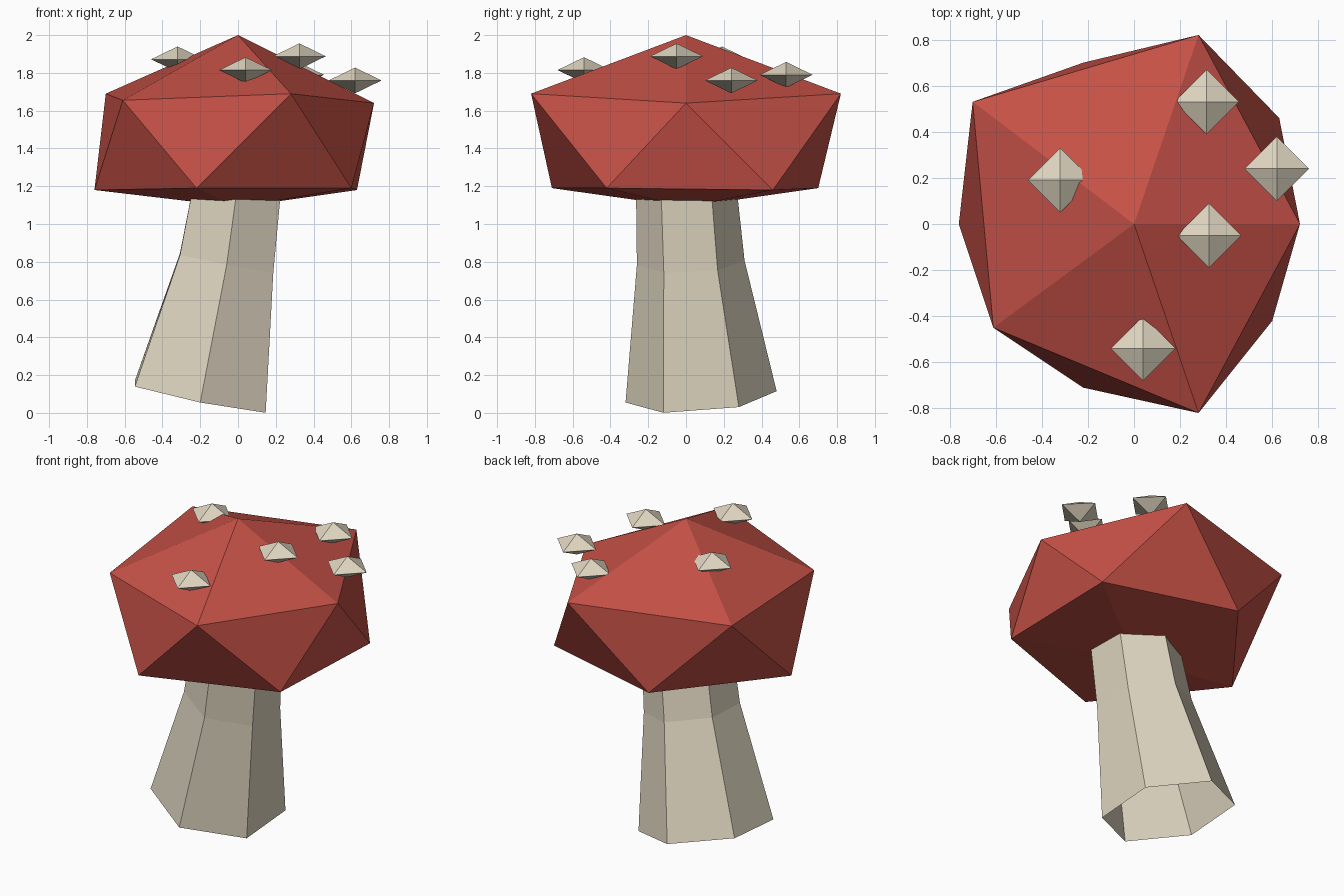
import bpy, bmesh, math
from mathutils import Matrix

if "Cube" in bpy.data.objects:
    bpy.data.objects.remove(bpy.data.objects["Cube"])


def material(name, rgb):
    m = bpy.data.materials.new(name)
    m.diffuse_color = (*rgb, 1.0)
    m.use_nodes = True
    m.node_tree.nodes["Principled BSDF"].inputs["Base Color"].default_value = m.diffuse_color
    return m


RED = material("cap red", (0.56, 0.082, 0.062))
CREAM = material("stem cream", (0.74, 0.67, 0.53))


def add_object(name, verts, faces, mat):
    mesh = bpy.data.meshes.new(name)
    mesh.from_pydata(verts, [], faces)
    mesh.materials.append(mat)
    obj = bpy.data.objects.new(name, mesh)
    bpy.context.collection.objects.link(obj)
    return obj


# Cap: irregular, squashed icosahedron (apex, two rings of five, base point)
upper = [(0.72, 0, 1.64), (0.28, 0.82, 1.69), (-0.70, 0.53, 1.69),
         (-0.61, -0.45, 1.655), (0.28, -0.82, 1.69)]
lower = [(0.63, 0.46, 1.18), (-0.22, 0.70, 1.19), (-0.76, 0, 1.18),
         (-0.22, -0.71, 1.19), (0.60, -0.42, 1.19)]
cap_faces = []
for i in range(5):
    j = (i + 1) % 5
    u0, u1, l0, l1 = 1 + i, 1 + j, 6 + i, 6 + j
    cap_faces += [(0, u0, u1), (u0, l0, u1), (l0, l1, u1), (11, l1, l0)]
add_object("cap", [(0, 0, 2.0)] + upper + lower + [(0, 0, 1.09)], cap_faces, RED)

# Stem: bent, open six-sided tube; each ring is (centre, radius, tilt x, tilt y)
rings = [((-0.20, 0.08, 0.085), 0.40, -0.20, 0.075),
         ((-0.06, 0.025, 0.795), 0.285, -0.19, 0.04),
         ((0.0, 0.0, 1.22), 0.265, -0.10, 0.0)]
stem_verts, stem_faces = [], []
for (cx, cy, cz), r, tx, ty in rings:
    for k in range(6):
        a = math.radians(30 + 60 * k)
        dx, dy = r * math.cos(a), r * math.sin(a)
        stem_verts.append((cx + dx, cy + dy, cz + tx * dx + ty * dy))
for s in range(len(rings) - 1):
    for k in range(6):
        n = (k + 1) % 6
        stem_faces.append((s * 6 + k, s * 6 + n, s * 6 + 6 + n, s * 6 + 6 + k))
add_object("stem", stem_verts, stem_faces, CREAM)

# Spots: flattened octahedra resting in the cap
spots = [(0.04, -0.54, 1.815), (0.325, -0.05, 1.888), (0.62, 0.24, 1.76),
         (0.315, 0.53, 1.79), (-0.32, 0.19, 1.872)]
R, H = 0.14, 0.068
octa = [(R, 0, 0), (0, R, 0), (-R, 0, 0), (0, -R, 0), (0, 0, H), (0, 0, -H)]
octa_faces = [f for k in range(4)
              for f in ((k, (k + 1) % 4, 4), ((k + 1) % 4, k, 5))]
for n, pos in enumerate(spots, 1):
    add_object(f"spot_{n}", octa, octa_faces, CREAM).location = pos
